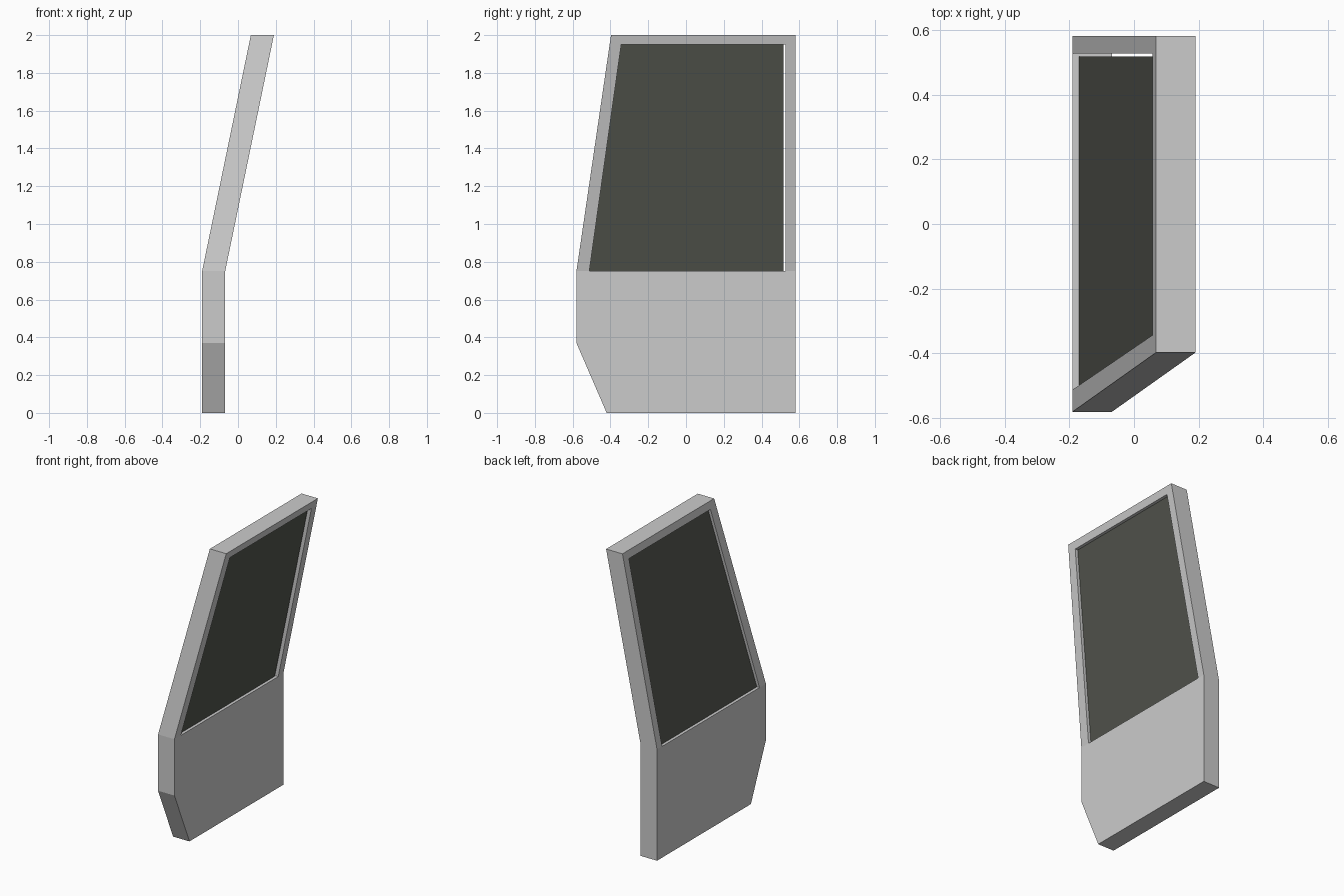
import bpy, bmesh

if "Cube" in bpy.data.objects:
    bpy.data.objects.remove(bpy.data.objects["Cube"])

SILL, TOP, LEAN = 0.75, 2.0, 0.258 / 1.25


def lean_x(z):
    """Sideways lean of the door above the sill."""
    return max(0.0, z - SILL) * LEAN


def slab(name, points, faces, x0, thickness):
    """Panel drawn in (y, z), leaned and extruded along x."""
    bm = bmesh.new()
    verts = [bm.verts.new((x0 + lean_x(z), y, z)) for y, z in points]
    sheet = [bm.faces.new([verts[i] for i in f]) for f in faces]
    result = bmesh.ops.extrude_face_region(bm, geom=sheet, use_keep_orig=True)
    moved = [g for g in result["geom"] if isinstance(g, bmesh.types.BMVert)]
    bmesh.ops.translate(bm, verts=moved, vec=(thickness, 0, 0))
    bmesh.ops.recalc_face_normals(bm, faces=bm.faces)
    mesh = bpy.data.meshes.new(name)
    bm.to_mesh(mesh)
    bm.free()
    obj = bpy.data.objects.new(name, mesh)
    bpy.context.collection.objects.link(obj)
    return obj


# Door body: lower panel plus leaning window frame
outline = [(-0.42, 0), (0.58, 0), (0.58, SILL), (0.58, TOP),
           (-0.397, TOP), (-0.58, SILL), (-0.58, 0.37)]
opening = [(-0.512, SILL), (0.526, SILL), (0.526, 1.95), (-0.343, 1.95)]
slab("door_body", outline + opening,
     [(0, 1, 2, 8, 7, 5, 6),   # lower panel
      (2, 3, 9, 8),            # rear post
      (3, 4, 10, 9),           # top rail
      (4, 5, 7, 10)],          # slanted front post
     -0.19, 0.122)

# Window pane, slightly recessed on both sides with a thin rear gap
pane = slab("window_pane",
            [(-0.512, SILL), (0.517, SILL), (0.517, 1.95), (-0.343, 1.95)],
            [(0, 1, 2, 3)], -0.17, 0.082)
glass = bpy.data.materials.new("dark_glass")
glass.diffuse_color = (0.085, 0.09, 0.075, 1)
glass.use_nodes = True
glass.node_tree.nodes["Principled BSDF"].inputs["Base Color"].default_value = glass.diffuse_color
pane.data.materials.append(glass)
